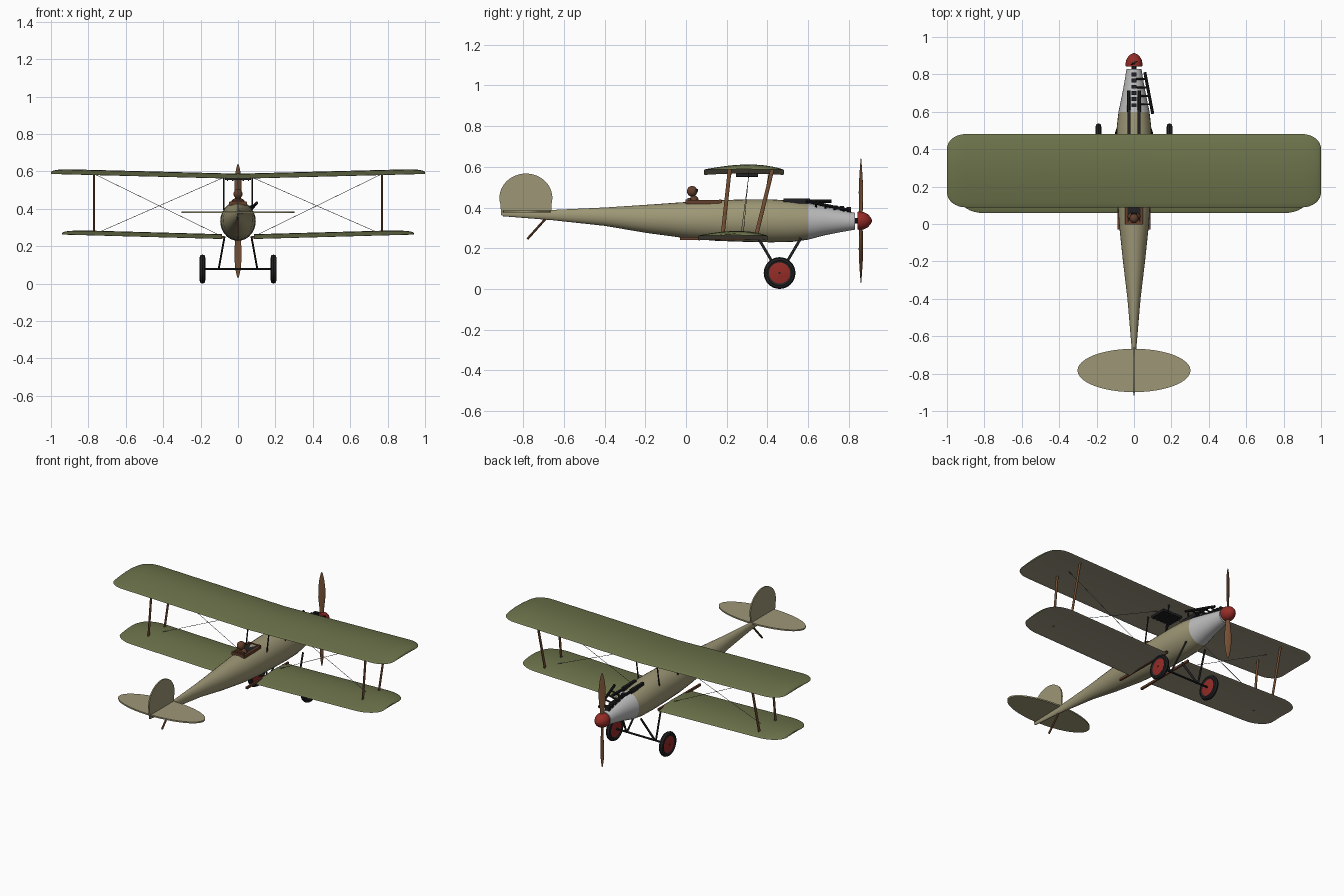
import bpy, bmesh, math
from mathutils import Vector, Matrix

if "Cube" in bpy.data.objects:
    bpy.data.objects.remove(bpy.data.objects["Cube"])

def mat(name, r, g, b):
    m = bpy.data.materials.new(name)
    m.diffuse_color = (r, g, b, 1)
    m.use_nodes = True
    m.node_tree.nodes["Principled BSDF"].inputs["Base Color"].default_value = m.diffuse_color
    return m

GREEN = mat("olive", .15, .17, .07)
LINEN = mat("linen", .34, .31, .18)
UNDER = mat("under_linen", .34, .31, .22)
WOOD = mat("wood", .18, .08, .035)
LEATHER = mat("leather", .13, .05, .025)
BLACK = mat("black", .015, .015, .017)
RED = mat("red", .3, .025, .02)
METAL = mat("metal", .5, .5, .5)
WIRE = mat("wire", .12, .12, .12)

def finish(name, bm, *mats, mirror=False, angle=35):
    bmesh.ops.recalc_face_normals(bm, faces=bm.faces)
    me = bpy.data.meshes.new(name)
    bm.to_mesh(me)
    bm.free()
    ob = bpy.data.objects.new(name, me)
    bpy.context.collection.objects.link(ob)
    for m in mats:
        me.materials.append(m)
    bpy.ops.object.select_all(action='DESELECT')
    ob.select_set(True)
    bpy.context.view_layer.objects.active = ob
    bpy.ops.object.shade_smooth_by_angle(angle=math.radians(angle))
    if mirror:
        ob.modifiers.new("mirror", 'MIRROR')
    return ob

def loft(name, rings, m, caps=(True, True), mirror=False):
    bm = bmesh.new()
    rows = [[bm.verts.new(p) for p in r] for r in rings]
    n = len(rows[0])
    for a, b in zip(rows, rows[1:]):
        for i in range(n):
            bm.faces.new((a[i], a[(i + 1) % n], b[(i + 1) % n], b[i]))
    for row, cap in zip((rows[0], rows[-1]), caps):
        if cap:
            bm.faces.new(row)
    return finish(name, bm, m, mirror=mirror)

def body_ring(y, top, bot, w, n=28):
    c, h = (top + bot) / 2, (top - bot) / 2
    return [(w * math.cos(2 * math.pi * i / n), y, c + h * math.sin(2 * math.pi * i / n)) for i in range(n)]

def rod(name, a, b, r, m, depth=None, mirror=False, n=10):
    # r is the radius across, depth the radius along the flight direction
    a, b = Vector(a), Vector(b)
    z = (b - a).normalized()
    ref = Vector((1, 0, 0)) if abs(z.x) < .9 else Vector((0, 0, 1))
    x = (ref - z * ref.dot(z)).normalized()
    y = z.cross(x)
    d = depth or r
    ring = lambda p: [p + x * r * math.cos(2 * math.pi * i / n) + y * d * math.sin(2 * math.pi * i / n)
                      for i in range(n)]
    return loft(name, [ring(a), ring(b)], m, mirror=mirror)

def box(name, c, s, m, mirror=False):
    bm = bmesh.new()
    bmesh.ops.create_cube(bm, size=1, matrix=Matrix.Translation(c) @ Matrix.Diagonal((*s, 1)))
    return finish(name, bm, m, mirror=mirror)

def sphere(name, c, s, m):
    bm = bmesh.new()
    bmesh.ops.create_uvsphere(bm, u_segments=20, v_segments=12, radius=1,
                              matrix=Matrix.Translation(c) @ Matrix.Diagonal((*s, 1)))
    return finish(name, bm, m)

def spin_x(name, profile, c, m, n=32, mirror=False):
    # profile of (x, radius) turned about the x axis
    rings = [[(c[0] + x, c[1] + r * math.cos(2 * math.pi * i / n), c[2] + r * math.sin(2 * math.pi * i / n))
              for i in range(n)] for x, r in profile]
    return loft(name, rings, m, mirror=mirror)

def wing(name, root, round_x, tip, yc, half, inset, z0, rise, thick):
    # cambered section, green above and linen below, rounded at the tip
    xs = [root, (root + round_x) / 2] + [round_x + (tip - round_x) * math.sin(math.pi / 2 * i / 8) for i in range(9)]
    bm = bmesh.new()
    N = 12
    rows = []
    for x in xs:
        t = max(0, (x - round_x) / (tip - round_x))
        k = math.sqrt(max(0, 1 - t * t))
        h = half - inset * (1 - k)
        th = thick * (.35 + .65 * k)
        zb = z0 + rise * x / tip
        row = []
        for i in range(2 * N):
            u = math.cos(math.pi * i / N)
            v = 1 - u * u
            lead = 1 + .25 * u
            z = th * (.12 + .88 * v * lead) if 0 < i < N else th * .25 * v if i > N else th * .06
            row.append(bm.verts.new((x, yc + u * h, zb + z)))
        rows.append(row)
    for a, b in zip(rows, rows[1:]):
        for i in range(2 * N):
            f = bm.faces.new((a[i], a[(i + 1) % (2 * N)], b[(i + 1) % (2 * N)], b[i]))
            f.material_index = 0 if i < N else 1
    bm.faces.new(rows[-1])
    if root > 0:
        bm.faces.new(rows[0])
    return finish(name, bm, GREEN, UNDER, mirror=True)

def plate(name, pts, offset, m):
    # flat outline extruded along the offset, centred on its plane
    o = Vector(offset) / 2
    return loft(name, [[Vector(p) - o for p in pts], [Vector(p) + o for p in pts]], m)

# Fuselage and metal cowling: y, top, bottom, half width
hull = [(-.9, .383, .357, .005), (-.66, .388, .338, .013), (-.4, .400, .310, .035), (-.2, .413, .276, .059),
        (0, .427, .249, .080), (.15, .436, .236, .090), (.3, .440, .231, .094), (.42, .440, .229, .095),
        (.52, .434, .231, .092), (.6, .422, .242, .083)]
nose = [(.6, .422, .242, .083), (.68, .406, .263, .066), (.76, .388, .279, .051), (.83, .374, .291, .040)]
loft("fuselage", [body_ring(*r) for r in hull], LINEN)
loft("engine_cowling", [body_ring(*r) for r in nose], METAL)

# Wings and root planks
wing("upper_wing", 0, .90, 1.0, .285, .196, .08, .560, .026, .028)
wing("lower_wing", .085, .80, .94, .23, .172, .09, .236, .026, .026)
box("wing_root_plank", (.082, .185, .248), (.012, .43, .014), LEATHER, mirror=True)

# Spinner and propeller
PC = (0, .86, .335)
prof = [(.842, .044), (.86, .045), (.878, .041), (.894, .032), (.907, .018), (.914, .004)]
loft("spinner", [body_ring(y, .335 + r, .335 - r, r) for y, r in prof], RED)
rod("propeller_shaft", (0, .82, .335), (0, .85, .335), .014, BLACK)
for name, s in (("propeller_blade_up", 1), ("propeller_blade_down", -1)):
    rings = []
    for d, w in ((.02, .010), (.07, .014), (.14, .021), (.2, .021), (.25, .016), (.29, .008), (.305, .002)):
        tw = s * math.radians(42 - 90 * d)
        ring = []
        for i in range(12):
            a = 2 * math.pi * i / 12
            u, v = w * math.cos(a), max(.0015, .007 - .018 * d) * math.sin(a)
            ring.append((u * math.cos(tw) - v * math.sin(tw), .86 + u * math.sin(tw) + v * math.cos(tw), .335 + s * d))
        rings.append(ring)
    loft(name, rings, WOOD)

# Tailplane, fin and skid
plate("tailplane", [(.302 * math.cos(2 * math.pi * i / 48), -.783 + .116 * math.sin(2 * math.pi * i / 48), .381)
                    for i in range(48)], (0, 0, .009), LINEN)
fin = [(0, -.787 + .13 * math.cos(math.radians(a)), .447 + .12 * math.sin(math.radians(a))) for a in range(-15, 196, 7)]
plate("tail_fin", fin + [(0, -.908, .36), (0, -.89, .36), (0, -.66, .38)], (.008, 0, 0), LINEN)
rod("tail_skid", (0, -.69, .345), (0, -.78, .245), .006, WOOD)

# Interplane struts, cabane struts and bracing wires
rod("front_wing_strut", (.77, .425, .588), (.77, .345, .262), .005, WOOD, .010, mirror=True)
rod("rear_wing_strut", (.77, .215, .588), (.77, .18, .262), .005, WOOD, .010, mirror=True)
rod("front_cabane_strut", (.075, .41, .568), (.075, .38, .395), .004, BLACK, mirror=True)
rod("rear_cabane_strut", (.075, .22, .568), (.075, .19, .395), .004, BLACK, mirror=True)
rod("flying_wire", (.08, .28, .25), (.76, .31, .582), .0013, WIRE, mirror=True, n=6)
rod("landing_wire", (.08, .31, .566), (.76, .27, .268), .0013, WIRE, mirror=True, n=6)

# Radiator under the upper wing
box("radiator", (0, .30, .560), (.14, .11, .014), BLACK)
for i in range(5):
    box("radiator_fin", (-.056 + .028 * i, .30, .552), (.006, .11, .006), BLACK)

# Undercarriage
tyre = [(-.009, .052), (-.015, .062), (-.012, .073), (0, .078), (.012, .073), (.015, .062), (.009, .052)]
spin_x("tyre", tyre, (.19, .46, .078), BLACK, mirror=True)
spin_x("wheel_disc", [(-.014, .012), (-.010, .046), (-.009, .053), (.009, .053), (.010, .046), (.014, .012)],
       (.19, .46, .078), RED, mirror=True)
rod("axle", (-.205, .46, .078), (.205, .46, .078), .006, BLACK)
rod("front_gear_leg", (.072, .565, .25), (.103, .465, .08), .005, BLACK, .007, mirror=True)
rod("rear_gear_leg", (.072, .355, .25), (.103, .455, .08), .005, BLACK, .007, mirror=True)

# Cockpit with padded rim and pilot
box("cockpit_floor", (0, .085, .425), (.075, .15, .018), BLACK)
box("cockpit_rim_side", (.041, .085, .427), (.012, .17, .018), LEATHER, mirror=True)
for y in (.004, .168):
    box("cockpit_rim_end", (0, y, .430), (.09, .012, .018), LEATHER)
box("seat_back", (0, .015, .432), (.066, .014, .03), LEATHER)
sphere("pilot_shoulders", (0, .04, .437), (.034, .022, .022), LEATHER)
rod("pilot_neck", (0, .032, .44), (0, .032, .47), .011, WOOD)
sphere("pilot_head", (0, .03, .480), (.024, .026, .026), LEATHER)
box("pilot_goggles", (0, .053, .484), (.034, .010, .012), BLACK)

# Twin guns, cylinder row and exhaust pipe
rod("gun_barrel", (.028, .60, .432), (.028, .715, .432), .009, BLACK, mirror=True)
box("gun_body", (.028, .545, .432), (.016, .13, .026), BLACK, mirror=True)
for i in range(6):
    y = .635 + .033 * i
    box("engine_cylinder", (0, y, .402 - .12 * (y - .635)), (.028, .021, .042), BLACK)
rod("exhaust_pipe", (.058, .81, .385), (.100, .59, .432), .008, BLACK)
for i in range(4):
    y = .64 + .045 * i
    rod("exhaust_stub", (.01, y, .398 - .1 * (y - .64)), (.1 - .19 * (y - .59), y, .430 - .21 * (y - .59)), .005, BLACK)
